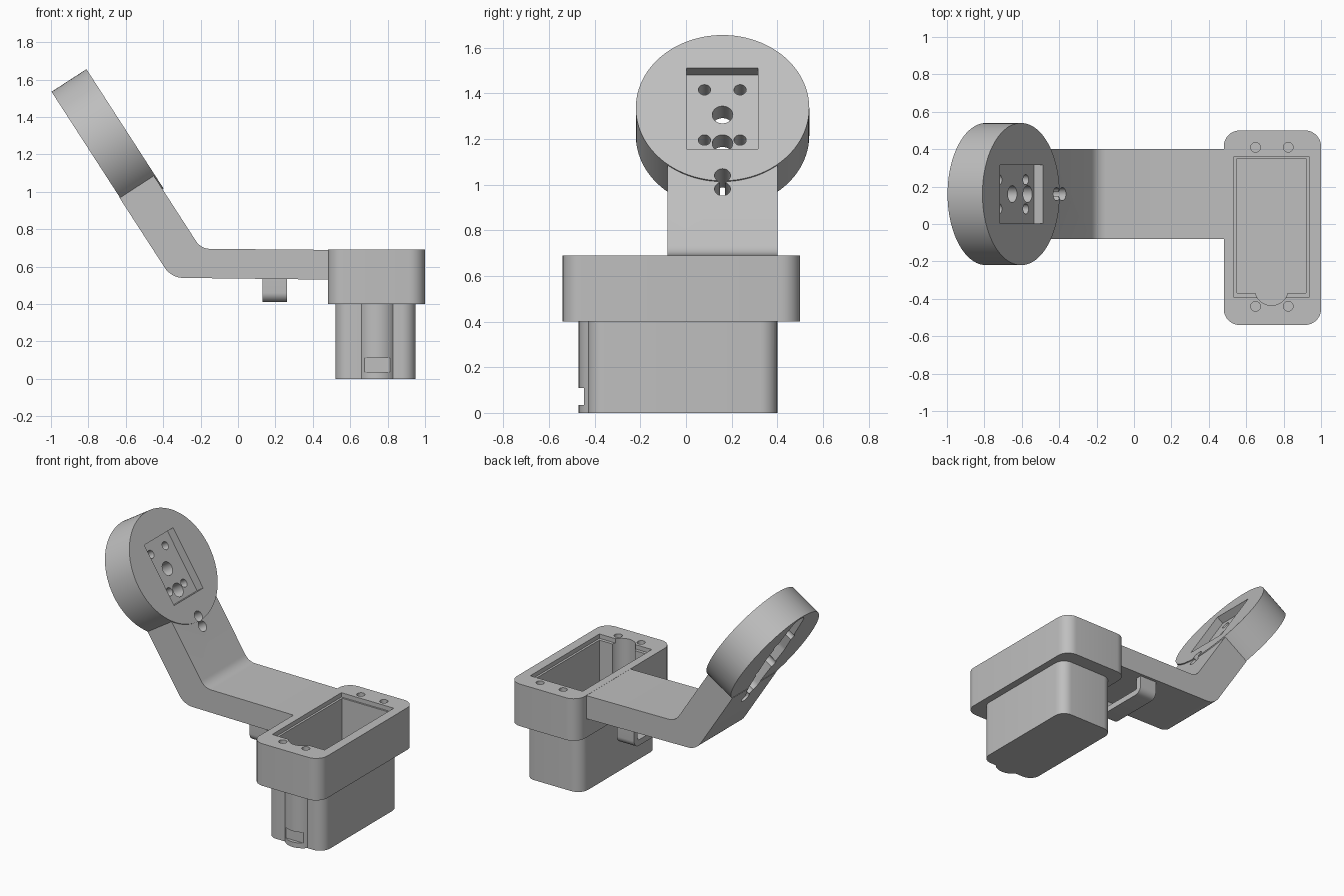
import bpy, bmesh, math
from mathutils import Vector, Matrix

if "Cube" in bpy.data.objects:
    bpy.data.objects.remove(bpy.data.objects["Cube"])

grey = bpy.data.materials.new("light_grey")
grey.diffuse_color = (0.52, 0.52, 0.52, 1)
grey.use_nodes = True
grey.node_tree.nodes["Principled BSDF"].inputs["Base Color"].default_value = grey.diffuse_color


def fillet(corners, seg=8):
    """Outline from (x, y, radius) corners, with each corner rounded."""
    out, n = [], len(corners)
    for i, (x, y, r) in enumerate(corners):
        p = Vector((x, y))
        if r == 0:
            out.append(p)
            continue
        a = (Vector(corners[i - 1][:2]) - p).normalized()
        b = (Vector(corners[(i + 1) % n][:2]) - p).normalized()
        half = a.angle(b) / 2
        c = p + (a + b).normalized() * r / math.sin(half)
        s, e = p + a * r / math.tan(half) - c, p + b * r / math.tan(half) - c
        turn = math.atan2(s.x * e.y - s.y * e.x, s.dot(e))
        for k in range(seg + 1):
            out.append(c + Matrix.Rotation(turn * k / seg, 2) @ s)
    return out


def rect(x0, x1, y0, y1, r=0):
    return fillet([(x0, y0, r), (x1, y0, r), (x1, y1, r), (x0, y1, r)])


def circle(x, y, r, n=32):
    return [Vector((x + r * math.cos(2 * math.pi * k / n),
                    y + r * math.sin(2 * math.pi * k / n))) for k in range(n)]


def prism(name, outline, z0, z1, frame=Matrix()):
    """Extrude an outline from z0 to z1 inside a local frame."""
    bm = bmesh.new()
    face = bm.faces.new([bm.verts.new((p.x, p.y, z0)) for p in outline])
    ext = bmesh.ops.extrude_face_region(bm, geom=[face])["geom"]
    for v in ext:
        if isinstance(v, bmesh.types.BMVert):
            v.co.z = z1
    bmesh.ops.recalc_face_normals(bm, faces=bm.faces)
    bm.transform(frame)
    bmesh.ops.recalc_face_normals(bm, faces=bm.faces)
    me = bpy.data.meshes.new(name)
    bm.to_mesh(me)
    bm.free()
    me.materials.append(grey)
    ob = bpy.data.objects.new(name, me)
    bpy.context.collection.objects.link(ob)
    return ob


def combine(ob, others, op):
    """Apply boolean operations and remove the helper solids."""
    bpy.context.view_layer.objects.active = ob
    for o in others:
        m = ob.modifiers.new("bool", "BOOLEAN")
        m.operation, m.solver, m.object = op, "EXACT", o
        bpy.ops.object.modifier_apply(modifier=m.name)
        bpy.data.objects.remove(o)


def smooth(ob):
    bpy.ops.object.select_all(action="DESELECT")
    ob.select_set(True)
    bpy.context.view_layer.objects.active = ob
    bpy.ops.object.shade_smooth_by_angle(angle=math.radians(30))


# Holder: flange, deep cup and the rounded rib on its front
holder = prism("holder", rect(0.48, 1.0, -0.54, 0.50, 0.085), 0.40, 0.69)
combine(holder, [
    prism("cup", rect(0.52, 0.95, -0.43, 0.40, 0.075), 0, 0.45),
    prism("rib", circle(0.745, -0.36, 0.11, 48), 0, 0.45)], "UNION")
cuts = [
    prism("cavity", rect(0.55, 0.92, -0.37, 0.35), 0.04, 0.8),
    prism("channel", circle(0.735, -0.345, 0.09, 48), 0.04, 0.8),
    prism("lid_ledge", rect(0.535, 0.935, -0.392, 0.362), 0.66, 0.8),
    prism("rib_notch", rect(0.675, 0.82, -0.6, -0.446), 0.035, 0.11)]
for x in (0.65, 0.825):
    for y in (-0.44, 0.41):
        cuts.append(prism("screw_hole", circle(x, y, 0.026, 24), 0.5, 0.8))
combine(holder, cuts, "DIFFERENCE")
smooth(holder)

# Frames: side profile (x, z) extruded along y, and the tilted disc face
side = Matrix(((1, 0, 0, 0), (0, 0, 1, 0), (0, 1, 0, 0), (0, 0, 0, 1)))
cs, sn = 0.543, 0.84
tilt = Matrix(((cs, 0, sn, -0.604), (0, 1, 0, 0.16), (-sn, 0, cs, 1.336), (0, 0, 0, 1)))
T = 0.222  # disc thickness

# Bent arm with the round head
arm = prism("arm", fillet([
    (0.5, 0.53, 0), (-0.357, 0.54, 0.12), (-0.635, 0.97, 0),
    (-0.45, 1.085, 0), (-0.198, 0.695, 0.09), (0.5, 0.689, 0)]), -0.08, 0.40, side)
combine(arm, [prism("head", circle(0, 0, 0.38, 96), -T, 0, tilt)], "UNION")

# Head pocket, mounting holes and the horn-shaped slot in the back
cuts = [
    prism("front_pocket", rect(-0.207, 0.215, -0.158, 0.156), -0.055, 0.1, tilt),
    prism("horn_slot", fillet([
        (-0.36, -0.055, 0.05), (0, -0.105, 0.1), (0.36, -0.055, 0.05),
        (0.36, 0.055, 0.05), (0, 0.105, 0.1), (-0.36, 0.055, 0.05)]),
        -T - 0.1, -T + 0.07, tilt)]
holes = [(0, 0, 0.045), (0.15, 0, 0.045), (0.352, 0, 0.035), (0.418, 0, 0.035)]
holes += [(s, y, 0.027) for s in (-0.13, 0.132) for y in (-0.079, 0.077)]
for s, y, r in holes:
    cuts.append(prism("hole", circle(s, y, r), -0.5, 0.1, tilt))
combine(arm, cuts, "DIFFERENCE")
smooth(arm)

# U-shaped cable clip under the arm, profile in (y, z) extruded along x
cross = Matrix(((0, 0, 1, 0), (1, 0, 0, 0), (0, 1, 0, 0), (0, 0, 0, 1)))
clip = prism("cable_clip", fillet([
    (-0.06, 0.54, 0), (-0.06, 0.41, 0.05), (0.38, 0.41, 0.05), (0.38, 0.54, 0),
    (0.34, 0.54, 0), (0.34, 0.45, 0.015), (-0.02, 0.45, 0.015), (-0.02, 0.54, 0)]),
    0.13, 0.262, cross)
smooth(clip)
